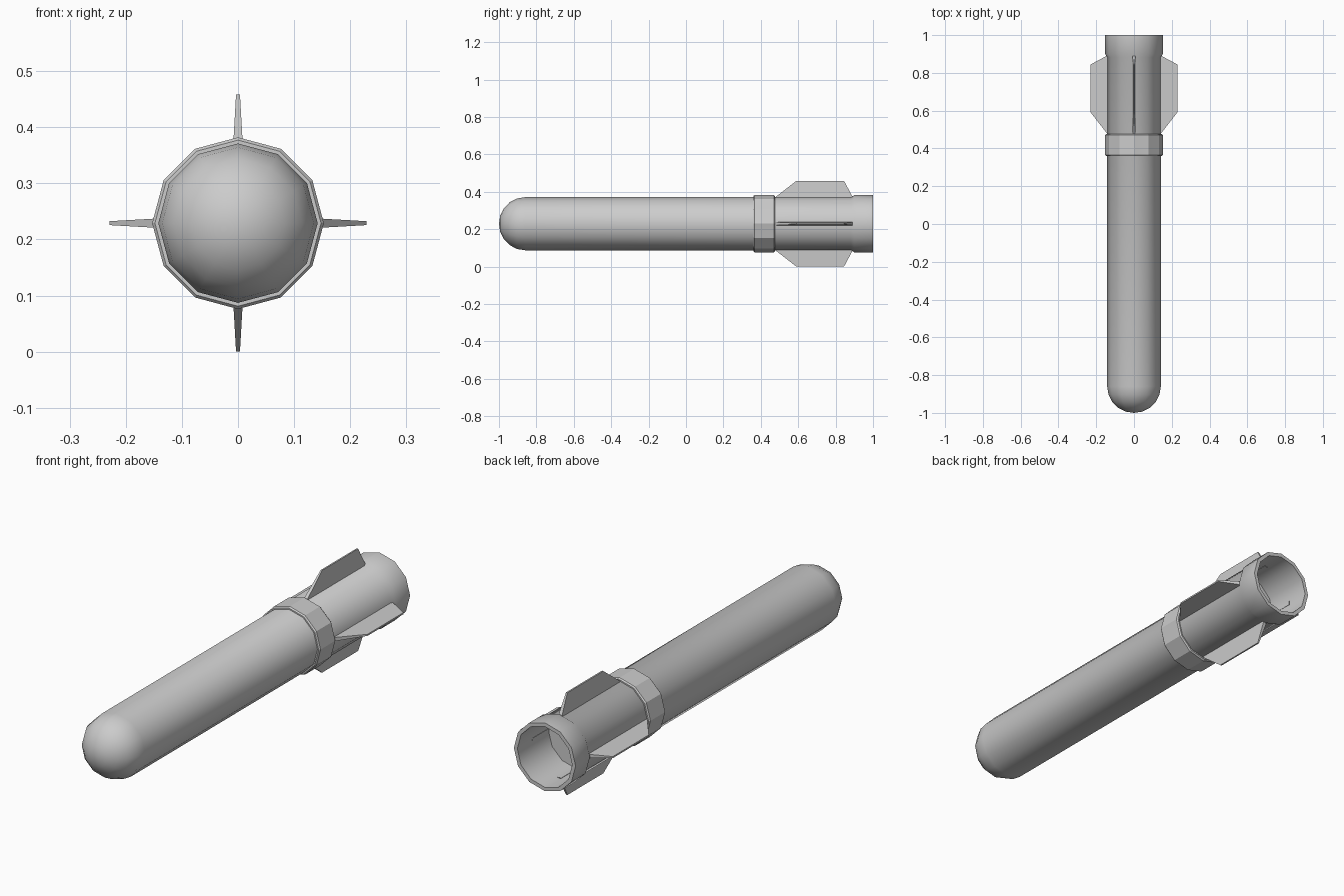
import bpy, bmesh, math
from mathutils import Matrix

if "Cube" in bpy.data.objects:
    bpy.data.objects.remove(bpy.data.objects["Cube"])

SIDES = 12
ZC = 0.229   # height of the long axis


def finish(name, bm, angle):
    bmesh.ops.remove_doubles(bm, verts=bm.verts, dist=1e-5)
    bmesh.ops.recalc_face_normals(bm, faces=bm.faces)
    me = bpy.data.meshes.new(name)
    bm.to_mesh(me)
    bm.free()
    ob = bpy.data.objects.new(name, me)
    ob.location.z = ZC
    bpy.context.collection.objects.link(ob)
    if angle:
        bpy.ops.object.select_all(action='DESELECT')
        ob.select_set(True)
        bpy.context.view_layer.objects.active = ob
        bpy.ops.object.shade_smooth_by_angle(angle=math.radians(angle))
    return ob


def lathe(name, profile, angle=0, closed=False):
    """Spin (y, radius) points around the y axis."""
    bm = bmesh.new()
    vs = [bm.verts.new((0, y, r)) for y, r in profile]
    edges = [bm.edges.new(p) for p in zip(vs, vs[1:])]
    if closed:
        edges.append(bm.edges.new((vs[-1], vs[0])))
    bmesh.ops.spin(bm, geom=vs + edges, cent=(0, 0, 0), axis=(0, 1, 0),
                   angle=2 * math.pi, steps=SIDES, use_merge=True)
    return finish(name, bm, angle)


# Rounded nose, long tube, flared tail and hollow rear opening
R = 0.142
nose = [(-0.86 - 0.14 * math.cos(a), R * math.sin(a))
        for a in (math.radians(18 * i) for i in range(6))]
tail = [(0.882, R), (0.9, 0.153), (1.0, 0.153), (1.0, 0.136),
        (0.78, 0.136), (0.78, 0)]
lathe("body", nose + tail, angle=38)

# Faceted band with chamfered rims
lathe("band", [(0.36, 0.135), (0.36, 0.148), (0.366, 0.153), (0.47, 0.153),
               (0.476, 0.148), (0.476, 0.135)], closed=True)

# Four tapered fins: (y, radius, half thickness)
outline = [(0.465, 0.132, 0.009), (0.59, 0.229, 0.0035),
           (0.845, 0.229, 0.0035), (0.897, 0.132, 0.009)]
for i, name in enumerate(("fin_top", "fin_right", "fin_bottom", "fin_left")):
    bm = bmesh.new()
    a = [bm.verts.new((t, y, r)) for y, r, t in outline]
    b = [bm.verts.new((-t, y, r)) for y, r, t in outline]
    bm.faces.new(a)
    bm.faces.new(b[::-1])
    for j in range(4):
        k = (j + 1) % 4
        bm.faces.new((a[j], b[j], b[k], a[k]))
    bmesh.ops.rotate(bm, verts=bm.verts, cent=(0, 0, 0),
                     matrix=Matrix.Rotation(i * math.pi / 2, 3, 'Y'))
    finish(name, bm, 0)
